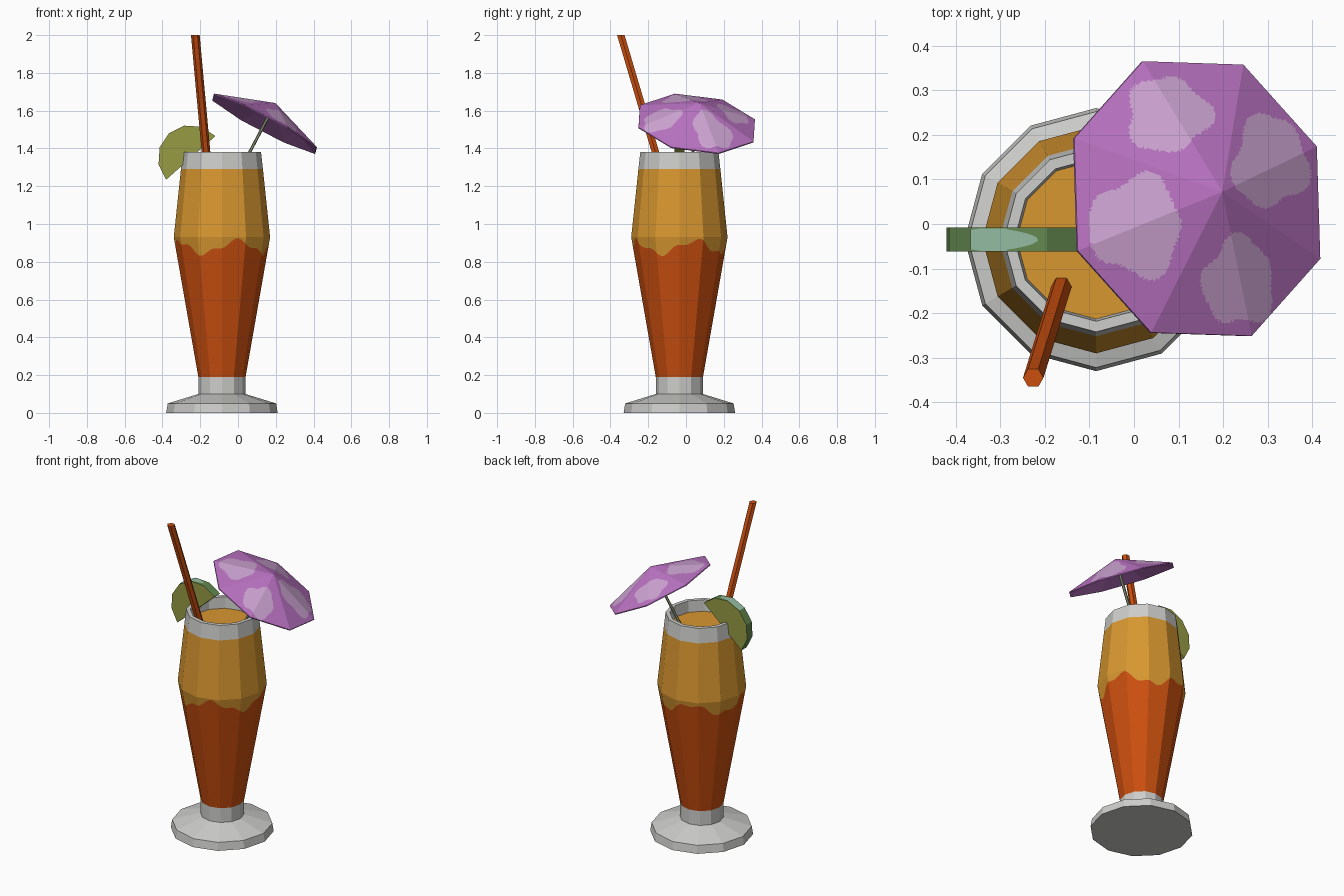
import bpy, bmesh, math
from mathutils import Vector

if "Cube" in bpy.data.objects:
    bpy.data.objects.remove(bpy.data.objects["Cube"])

def lin(c):
    c /= 255
    return c / 12.92 if c <= 0.04045 else ((c + 0.055) / 1.055) ** 2.4

def mat(name, r, g, b):
    m = bpy.data.materials.new(name)
    m.diffuse_color = (lin(r), lin(g), lin(b), 1)
    m.use_nodes = True
    m.node_tree.nodes["Principled BSDF"].inputs["Base Color"].default_value = m.diffuse_color
    return m

GLASS = mat("glass_grey", 205, 205, 203)
RED = mat("orange_red", 203, 79, 15)
AMBER = mat("amber", 216, 151, 48)
PURPLE = mat("purple", 188, 116, 196)
LILAC = mat("lilac", 208, 166, 213)
FLESH = mat("lime_flesh", 150, 155, 67)
RIND = mat("lime_rind", 100, 138, 80)
PALE = mat("pale_green", 150, 190, 165)
STICK = mat("stick_green", 138, 150, 120)

def make(name, verts, faces, mats, rule=None, recalc=True):
    """Build an object; rule(face centre, normal) gives the material index."""
    me = bpy.data.meshes.new(name)
    me.from_pydata([tuple(v) for v in verts], [], faces)
    bm = bmesh.new()
    bm.from_mesh(me)
    bmesh.ops.remove_doubles(bm, verts=bm.verts, dist=1e-5)
    if recalc:
        bmesh.ops.recalc_face_normals(bm, faces=bm.faces)
    for f in bm.faces:
        if rule:
            f.material_index = rule(f.calc_center_median(), f.normal)
    bm.to_mesh(me)
    bm.free()
    for m in mats:
        me.materials.append(m)
    ob = bpy.data.objects.new(name, me)
    bpy.context.collection.objects.link(ob)
    return ob

CX, CY, SIDES = -0.085, -0.035, 12

def lathe(name, profile, material, cap_start=False, cap_end=False):
    """Twelve-sided lathe about the glass axis."""
    verts = [(CX + r * math.cos(math.tau * i / SIDES), CY + r * math.sin(math.tau * i / SIDES), z)
             for r, z in profile for i in range(SIDES)]
    faces = []
    for k in range(len(profile) - 1):
        for i in range(SIDES):
            j = (i + 1) % SIDES
            faces.append((k * SIDES + i, k * SIDES + j, (k + 1) * SIDES + j, (k + 1) * SIDES + i))
    if cap_start:
        faces.append(tuple(range(SIDES))[::-1])
    if cap_end:
        faces.append(tuple(range((len(profile) - 1) * SIDES, len(profile) * SIDES)))
    return make(name, verts, faces, [material], recalc=False)

# Glass foot, rim with inner wall, and drink surface
lathe("glass_foot", [(0.295, 0), (0.287, 0.05), (0.125, 0.10), (0.125, 0.19)], GLASS, cap_start=True)
lathe("glass_rim", [(0.217, 1.29), (0.207, 1.38), (0.183, 1.38), (0.178, 1.31)], GLASS)
lathe("drink_surface", [(0.179, 1.309), (0.178, 1.31)], AMBER, cap_end=True)

# Drink body: flat panels split along a wavy line between the two colours
COLS = 10

def body_point(c, r, z):
    s, t = divmod(c, COLS)
    a, b = (Vector((math.cos(math.tau * k / SIDES), math.sin(math.tau * k / SIDES), 0)) for k in (s, s + 1))
    p = a.lerp(b, t / COLS) * r
    return (CX + p.x, CY + p.y, z)

def wave(c):
    a = math.tau * c / (SIDES * COLS)
    return 0.877 + 0.034 * math.cos(4 * (a - math.radians(20))) + 0.013 * math.cos(11 * a + 1)

verts, faces, n = [], [], SIDES * COLS
for c in range(n):
    w = wave(c)
    rw = 0.125 + 0.13 * (w - 0.19) / 0.74
    for r, z in ((0.125, 0.19), (rw, w), (0.255, 0.93), (0.217, 1.29)):
        verts.append(body_point(c, r, z))
for c in range(n):
    d = (c + 1) % n
    for k in range(3):
        faces.append((c * 4 + k, d * 4 + k, d * 4 + k + 1, c * 4 + k + 1))
body = make("drink_body", verts, faces, [RED, AMBER], recalc=False)
for i, p in enumerate(body.data.polygons):
    p.material_index = 0 if i % 3 == 0 else 1

def rod(name, a, b, radius, sides, material):
    """Leaning rod with level ends."""
    ring = [Vector((radius * math.cos(math.tau * i / sides), radius * math.sin(math.tau * i / sides), 0))
            for i in range(sides)]
    verts = [Vector(a) + p for p in ring] + [Vector(b) + p for p in ring]
    faces = [(i, (i + 1) % sides, sides + (i + 1) % sides, sides + i) for i in range(sides)]
    faces += [tuple(range(sides))[::-1], tuple(range(sides, 2 * sides))]
    return make(name, verts, faces, [material])

# Drinking straw
rod("straw", (-0.161, -0.135, 1.29), (-0.226, -0.345, 2.0), 0.023, 6, RED)

# Lime slice: half a twelve-sided disc standing on the rim
arc = [math.radians(41.5 + 30 * i) for i in range(7)]
verts = [(-0.25 + 0.174 * math.cos(a), y, 1.35 + 0.174 * math.sin(a)) for y in (-0.062, -0.008) for a in arc]
faces = [tuple(range(7)), tuple(range(13, 6, -1))]
faces += [(i, (i + 1) % 7, 7 + (i + 1) % 7, 7 + i) for i in range(7)]
make("lime_slice", verts, faces, [FLESH, RIND],
     lambda c, nn: 0 if abs(nn.y) > 0.5 or (nn.x > 0.5 and nn.z < 0) else 1)

# Pale patch on the lime rind: thin oval plates on the two upper facets
verts, faces = [], []
for k in (2, 3):
    p, q = (Vector((-0.25 + 0.176 * math.cos(a), 0, 1.35 + 0.176 * math.sin(a))) for a in (arc[k - 1], arc[k]))
    b = len(verts)
    for i in range(9):
        t = i / 8
        s = (t if k == 2 else 2 - t - 0.1)
        h = 0.025 * math.sqrt(max(0.0, min(1, s * 1.1 - 0.25)))
        m = p.lerp(q, t)
        verts += [m + Vector((0, -0.035 - h, 0)), m + Vector((0, -0.035 + h, 0))]
    faces += [(b + 2 * i, b + 2 * i + 1, b + 2 * i + 3, b + 2 * i + 2) for i in range(8)
              if (verts[b + 2 * i + 2] - verts[b + 2 * i + 3]).length > 0.001
              and (verts[b + 2 * i] - verts[b + 2 * i + 1]).length > 0.001]
make("lime_patch", verts, faces, [PALE])

# Parasol frame: tilted axis, rim centre and apex
axis = Vector((0.525, 0.14, 1)).normalized()
centre = Vector((0.142, 0.057, 1.533))
apex = centre + axis * 0.122
e1 = Vector((-0.122, 0.308, 0.021))
e1 = (e1 - axis * e1.dot(axis)).normalized()
e2 = axis.cross(e1)
rim = [centre + 0.332 * (e1 * math.cos(math.tau * i / 8) + e2 * math.sin(math.tau * i / 8)) for i in range(8)]

# Light blotches seen from above: centre and half sizes
BLOTCHES = [(0.075, 0.245, 0.10, 0.09), (0.305, 0.14, 0.09, 0.11),
            (0.235, -0.13, 0.085, 0.105), (0.005, -0.005, 0.11, 0.12)]

def blotch(c, nn):
    for k, (x, y, rx, ry) in enumerate(BLOTCHES):
        dx, dy = (c.x - x) / rx, (c.y - y) / ry
        a = math.atan2(dy, dx)
        if math.hypot(dx, dy) < 0.93 + 0.08 * math.cos(3 * a + k) + 0.07 * math.cos(5 * a + 2 * k):
            return 1
    return 0

# Parasol canopy: eight flat panels, finely cut so the blotches can be coloured
N = 36
verts, faces = [], []
for s in range(8):
    a, b = rim[s], rim[(s + 1) % 8]
    base = len(verts)
    for i in range(N + 1):
        for j in range(i + 1):
            verts.append(apex + (a - apex) * ((i - j) / N) + (b - apex) * (j / N))
    at = lambda i, j: base + i * (i + 1) // 2 + j
    for i in range(N):
        for j in range(i + 1):
            faces.append((at(i, j), at(i + 1, j), at(i + 1, j + 1)))
            if j < i:
                faces.append((at(i, j), at(i + 1, j + 1), at(i, j + 1)))
make("parasol_canopy", verts, faces, [PURPLE, LILAC], blotch, recalc=False)

# Plain underside of the canopy and its stick
low = -0.006 * axis
make("parasol_underside", [p + low for p in rim] + [apex + low] + rim,
     [(8, (i + 1) % 8, i) for i in range(8)]
     + [(i, (i + 1) % 8, 9 + (i + 1) % 8, 9 + i) for i in range(8)], [PURPLE], recalc=False)
rod("parasol_stick", apex - axis * 0.39, apex - axis * 0.01, 0.009, 6, STICK)
